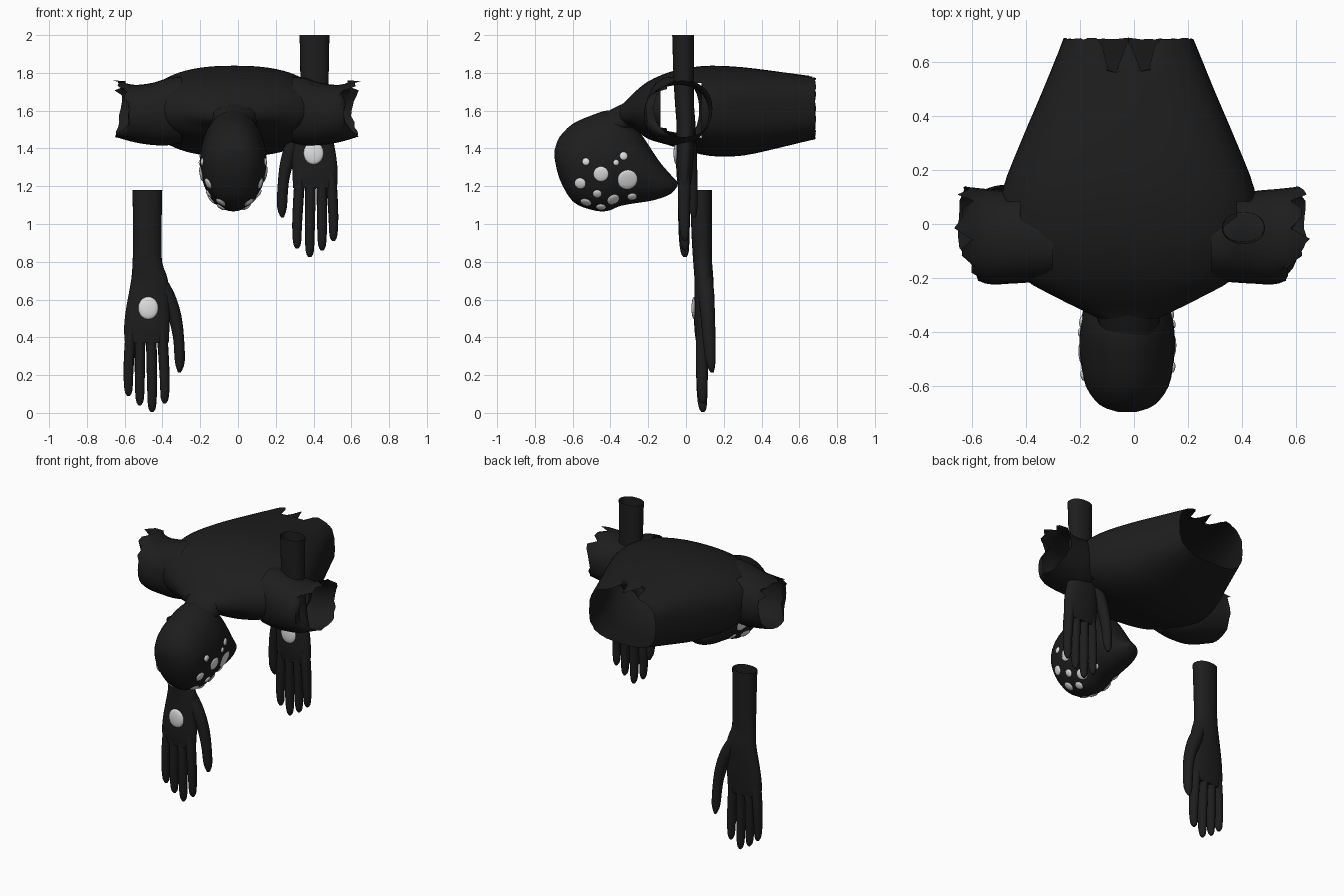
import bpy, bmesh, math, random
from mathutils import Vector
from mathutils.bvhtree import BVHTree

random.seed(4)
cube = bpy.data.objects.get("Cube")
if cube:
    bpy.data.objects.remove(cube, do_unlink=True)


def material(name, color):
    mat = bpy.data.materials.new(name)
    mat.use_nodes = True
    mat.diffuse_color = color
    bsdf = mat.node_tree.nodes["Principled BSDF"]
    bsdf.inputs["Base Color"].default_value = color
    bsdf.inputs["Roughness"].default_value = 0.7
    return mat


BLACK = material("soft black", (0.0125, 0.0125, 0.0125, 1))
WHITE = material("spot white", (0.75, 0.75, 0.75, 1))

# How (along, across, up) maps to x, y, z for each loft axis
AXES = {
    "x": lambda t, u, v: Vector((t, u, v)),
    "-x": lambda t, u, v: Vector((-t, u, v)),
    "y": lambda t, u, v: Vector((u, t, v)),
    "z": lambda t, u, v: Vector((u, v, t)),
}


def finish(name, bm, mat):
    mesh = bpy.data.meshes.new(name)
    bm.to_mesh(mesh)
    bm.free()
    mesh.materials.append(mat)
    mesh.shade_smooth()
    mesh.set_sharp_from_angle(angle=math.radians(50))
    obj = bpy.data.objects.new(name, mesh)
    bpy.context.collection.objects.link(obj)
    return obj


def refine(rings, steps):
    """Catmull-Rom interpolation between the key rings."""
    out = []
    for i in range(len(rings) - 1):
        quad = [rings[max(i - 1, 0)], rings[i], rings[i + 1], rings[min(i + 2, len(rings) - 1)]]
        for k in range(steps):
            s = k / steps
            out.append([b + 0.5 * s * (c - a + s * (2 * a - 5 * b + 4 * c - d + s * (3 * (b - c) + d - a)))
                        for a, b, c, d in zip(*quad)])
    return out + [list(rings[-1])]


def loft(rings, axis, segs=24, steps=3, caps=(False, False), tear=None):
    """Rings are (along, centre u, centre v, radius u, radius v, squareness)."""
    bm = bmesh.new()
    rows = []
    rings = refine(rings, steps)
    end = rings[-1][0]
    cuts = {}
    for t, cu, cv, ru, rv, power in reversed(rings):
        row = []
        for i in range(segs):
            a = math.tau * i / segs
            c, s = math.cos(a), math.sin(a)
            u = cu + ru * math.copysign(abs(c) ** (2 / power), c)
            v = cv + rv * math.copysign(abs(s) ** (2 / power), s)
            along = t
            if tear:
                # the torn edge is set on the end ring and trims the rings before it
                cuts.setdefault(i, end + tear(u, v))
                along = cuts[i] if t == end else min(t, cuts[i])
            row.append(bm.verts.new(AXES[axis](along, u, v)))
        rows.insert(0, row)
    for a, b in zip(rows, rows[1:]):
        for i in range(segs):
            j = (i + 1) % segs
            bm.faces.new((a[i], a[j], b[j], b[i]))
    for row, cap in zip((rows[0], rows[-1]), caps):
        if cap:
            bm.faces.new(row)
    bmesh.ops.recalc_face_normals(bm, faces=bm.faces)
    return bm


def spans(table, cx):
    """Convert (y, low, high, half width, squareness) rows to loft rings."""
    return [(y, cx, (lo + hi) / 2, w, (hi - lo) / 2, p) for y, lo, hi, w, p in table]


def spot(name, point, normal, rx, ry, depth):
    """Shallow domed spot lying on a surface."""
    bm = bmesh.new()
    bmesh.ops.create_uvsphere(bm, u_segments=20, v_segments=10, radius=1)
    bmesh.ops.scale(bm, vec=(rx, ry, depth), verts=bm.verts)
    obj = finish(name, bm, WHITE)
    obj.rotation_euler = normal.to_track_quat("Z", "Y").to_euler()
    obj.location = point


# Torso: hollow shell, open at the torn waist and at both arm holes
MID = -0.02


def waist_tear(u, v):
    notch = max(0, 1 - abs(abs(u - MID) - 0.06) / 0.045) if v > 1.7 else 0
    return -0.17 * notch + random.uniform(-0.004, 0.004)


torso = loft(spans([
    (-0.35, 1.53, 1.625, 0.11, 2.2), (-0.32, 1.52, 1.65, 0.17, 2.2), (-0.27, 1.50, 1.70, 0.27, 2.2),
    (-0.2, 1.45, 1.755, 0.39, 2.2), (-0.1, 1.42, 1.80, 0.45, 2.3), (0.0, 1.39, 1.825, 0.475, 2.3),
    (0.13, 1.36, 1.838, 0.465, 2.4), (0.3, 1.362, 1.83, 0.40, 2.6), (0.5, 1.405, 1.805, 0.315, 2.8),
    (0.685, 1.45, 1.78, 0.24, 3.0)], MID), "y", segs=72, tear=waist_tear)
holes = []
for f in torso.faces:
    c = f.calc_center_median()
    if abs(c.x - MID) > 0.39 and -0.15 < c.y < 0.07:
        holes.append(f)
bmesh.ops.delete(torso, geom=holes, context="FACES")
bmesh.ops.dissolve_degenerate(torso, dist=0.0005, edges=torso.edges)
finish("torso", torso, BLACK)


# Torn sleeve stubs, ragged on top and cut back at the front and rear
def sleeve_tear(u, v):
    rag = random.choice((0.02, -0.05, -0.01)) if v > 1.66 else random.uniform(-0.005, 0.015)
    return rag - 0.9 * max(0, -u - 0.085) - 0.6 * max(0, u - 0.09)


for axis, shift, label in (("x", -0.005, "left"), ("-x", 0.01, "right")):
    sleeve = loft([(x + shift, y, z, ry, rz, 2.2) for x, y, z, ry, rz in (
        (0.29, -0.07, 1.605, 0.14, 0.175), (0.36, -0.06, 1.595, 0.155, 0.178),
        (0.44, -0.05, 1.583, 0.17, 0.165), (0.54, -0.045, 1.585, 0.175, 0.152),
        (0.635, -0.015, 1.61, 0.155, 0.15))], axis, segs=28, steps=4, tear=sleeve_tear)
    bmesh.ops.dissolve_degenerate(sleeve, dist=0.0005, edges=sleeve.edges)
    finish(label + "_sleeve", sleeve, BLACK)

# Neck
neck = loft(spans([(-0.46, 1.38, 1.57, 0.10, 2), (-0.38, 1.42, 1.615, 0.11, 2),
                   (-0.31, 1.48, 1.65, 0.125, 2), (-0.25, 1.52, 1.70, 0.16, 2)], MID), "y", segs=28)
finish("neck", neck, BLACK)

# Head: rounded crown at the front, tapering to a chin that points back
head = loft(spans([
    (-0.696, 1.35, 1.39, 0.03, 2), (-0.67, 1.24, 1.46, 0.10, 2), (-0.6, 1.12, 1.53, 0.153, 2),
    (-0.5, 1.075, 1.575, 0.173, 2), (-0.42, 1.068, 1.60, 0.176, 2), (-0.35, 1.095, 1.59, 0.168, 2),
    (-0.27, 1.11, 1.52, 0.153, 2), (-0.2, 1.12, 1.42, 0.13, 2), (-0.14, 1.135, 1.33, 0.105, 2),
    (-0.08, 1.16, 1.26, 0.07, 2), (-0.045, 1.20, 1.225, 0.025, 2)], -0.025),
    "y", segs=36, caps=(True, True))
tree = BVHTree.FromBMesh(head)
finish("head", head, BLACK)

# Spots scattered on both cheeks: (y, z, radius)
SPOTS = [(-0.53, 1.33, 0.02), (-0.45, 1.265, 0.04), (-0.56, 1.215, 0.03), (-0.31, 1.235, 0.053),
         (-0.47, 1.16, 0.024), (-0.385, 1.13, 0.034), (-0.53, 1.115, 0.03), (-0.285, 1.145, 0.025),
         (-0.33, 1.36, 0.022), (-0.37, 1.325, 0.016), (-0.45, 1.09, 0.026)]
for side, forward, label in ((1, 0, "left"), (-1, 0.03, "right")):
    for n, (y, z, r) in enumerate(SPOTS):
        hit, normal, _, _ = tree.ray_cast(Vector((side, y - forward, z)), Vector((-side, 0, 0)))
        if hit:
            if normal.x * side < 0:
                normal = -normal
            spot(f"{label}_face_spot_{n + 1}", hit, normal, r, r, 0.009)

# Hands: forearm and palm, four fingers and a thumb, mirrored per side
FINGERS = [(-0.1, -0.085, 0.09), (-0.04, -0.038, 0.04), (0.025, 0.018, 0.004), (0.092, 0.072, 0.05)]
for flip, cx, dy, dz, label in ((1, -0.48, 0, 0, "right"), (-1, 0.405, -0.095, 0.82, "left")):
    def place(rings, power=2):
        return [(z + dz, cx + flip * x, y + dy, rx, ry, power) for z, x, y, rx, ry in rings]

    palm = loft(place([
        (1.18, 0, 0.08, 0.079, 0.058), (0.95, 0, 0.083, 0.075, 0.054), (0.8, 0, 0.088, 0.078, 0.05),
        (0.7, 0.012, 0.095, 0.098, 0.05), (0.55, 0.003, 0.09, 0.116, 0.046),
        (0.45, -0.003, 0.086, 0.12, 0.042), (0.37, -0.003, 0.086, 0.116, 0.032)], 2.2),
        "z", segs=28, caps=(False, True))
    finish(label + "_forearm_and_palm", palm, BLACK)

    for n, (tip_x, base_x, tip) in enumerate(FINGERS):
        finger = loft(place([
            (0.46, base_x, 0.085, 0.026, 0.032), (0.36, (base_x + tip_x) / 2, 0.085, 0.028, 0.034),
            (tip + 0.13, tip_x, 0.085, 0.026, 0.03), (tip + 0.03, tip_x, 0.088, 0.021, 0.022),
            (tip, tip_x, 0.09, 0.007, 0.008)]), "z", segs=14, caps=(True, True))
        finish(f"{label}_finger_{n + 1}", finger, BLACK)

    thumb = loft(place([
        (0.75, 0.045, 0.1, 0.03, 0.035), (0.64, 0.095, 0.107, 0.045, 0.042),
        (0.52, 0.142, 0.115, 0.037, 0.038), (0.4, 0.165, 0.122, 0.029, 0.034),
        (0.27, 0.172, 0.13, 0.026, 0.026), (0.215, 0.17, 0.138, 0.008, 0.009)]),
        "z", segs=16, caps=(True, True))
    finish(label + "_thumb", thumb, BLACK)

    # Round spot on the back of the hand
    spot(label + "_hand_spot", Vector((cx + flip * 0.005, 0.043 + dy, 0.555 + dz)),
         Vector((0, -1, 0)), 0.053, 0.06, 0.014)
